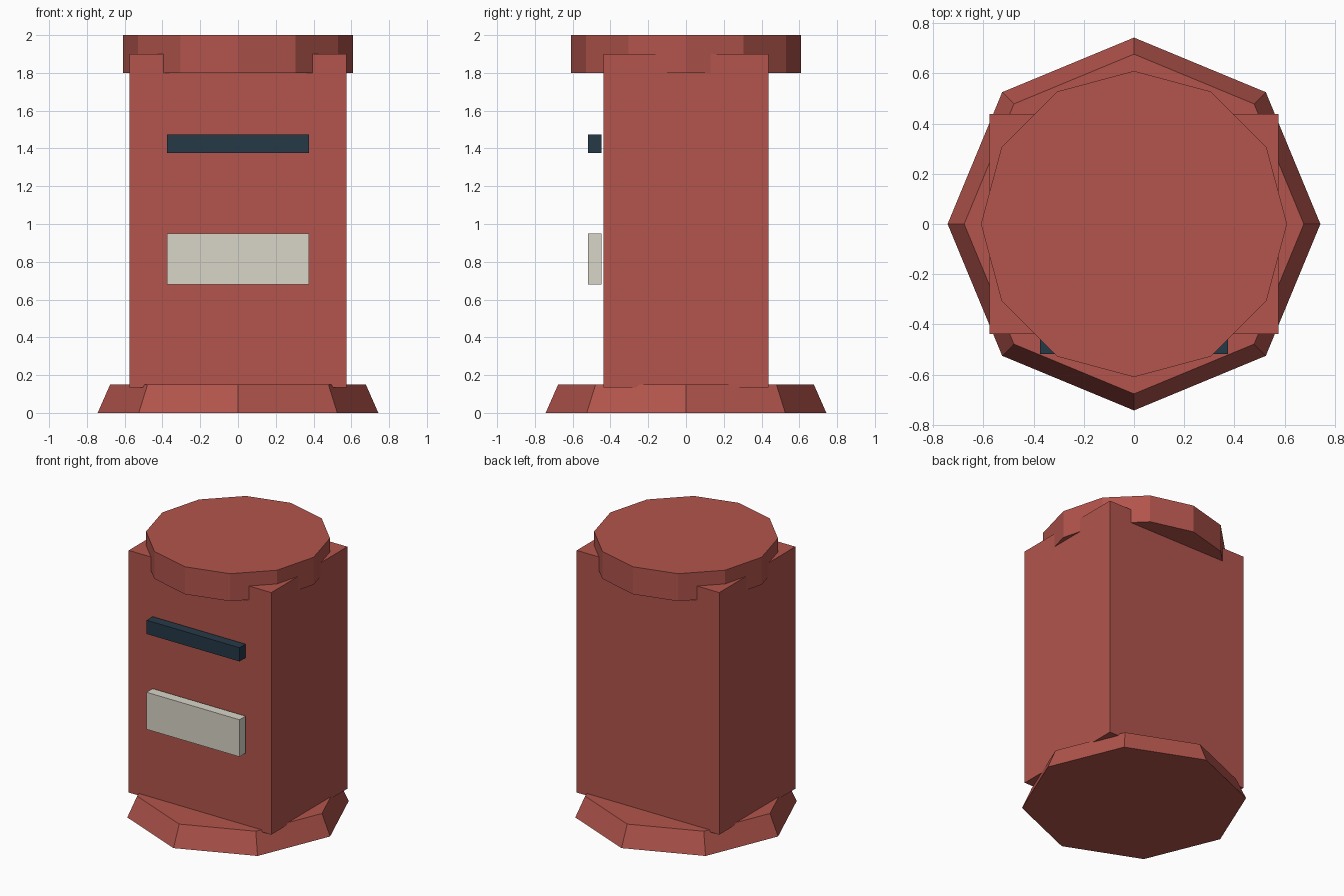
import bpy
import math

if "Cube" in bpy.data.objects:
    bpy.data.objects.remove(bpy.data.objects["Cube"])


def material(name, rgb):
    m = bpy.data.materials.new(name)
    m.diffuse_color = (*rgb, 1.0)
    m.use_nodes = True
    m.node_tree.nodes["Principled BSDF"].inputs["Base Color"].default_value = m.diffuse_color
    return m


RED = material("brick red", (0.445, 0.089, 0.072))
CREAM = material("cream", (0.694, 0.665, 0.578))
NAVY = material("dark slate", (0.019, 0.041, 0.063))


def box(name, mat, x, y, z):
    """Box spanning the given (low, high) ranges."""
    bpy.ops.mesh.primitive_cube_add(size=1, location=[sum(r) / 2 for r in (x, y, z)])
    ob = bpy.context.object
    ob.scale = [r[1] - r[0] for r in (x, y, z)]
    bpy.ops.object.transform_apply(location=False, rotation=False, scale=True)
    ob.name = name
    ob.data.materials.append(mat)


def prism(name, mat, sides, r_bottom, r_top, z):
    """Upright prism or frustum with a corner on the x axis."""
    bpy.ops.mesh.primitive_cone_add(vertices=sides, radius1=r_bottom, radius2=r_top,
                                    depth=z[1] - z[0], location=(0, 0, sum(z) / 2))
    ob = bpy.context.object
    ob.name = name
    ob.data.materials.append(mat)


# Flared eight-sided foot
prism("base", RED, 8, 0.743, 0.677, (0.0, 0.15))
# Main pillar
box("body", RED, (-0.575, 0.575), (-0.438, 0.438), (0.135, 1.9))
# Twelve-sided lid
prism("cap", RED, 12, 0.61, 0.61, (1.8, 2.0))
# Posting slot and notice plate, standing just off the front
box("slot", NAVY, (-0.375, 0.375), (-0.518, -0.448), (1.375, 1.475))
box("notice_plate", CREAM, (-0.375, 0.375), (-0.518, -0.448), (0.68, 0.95))
